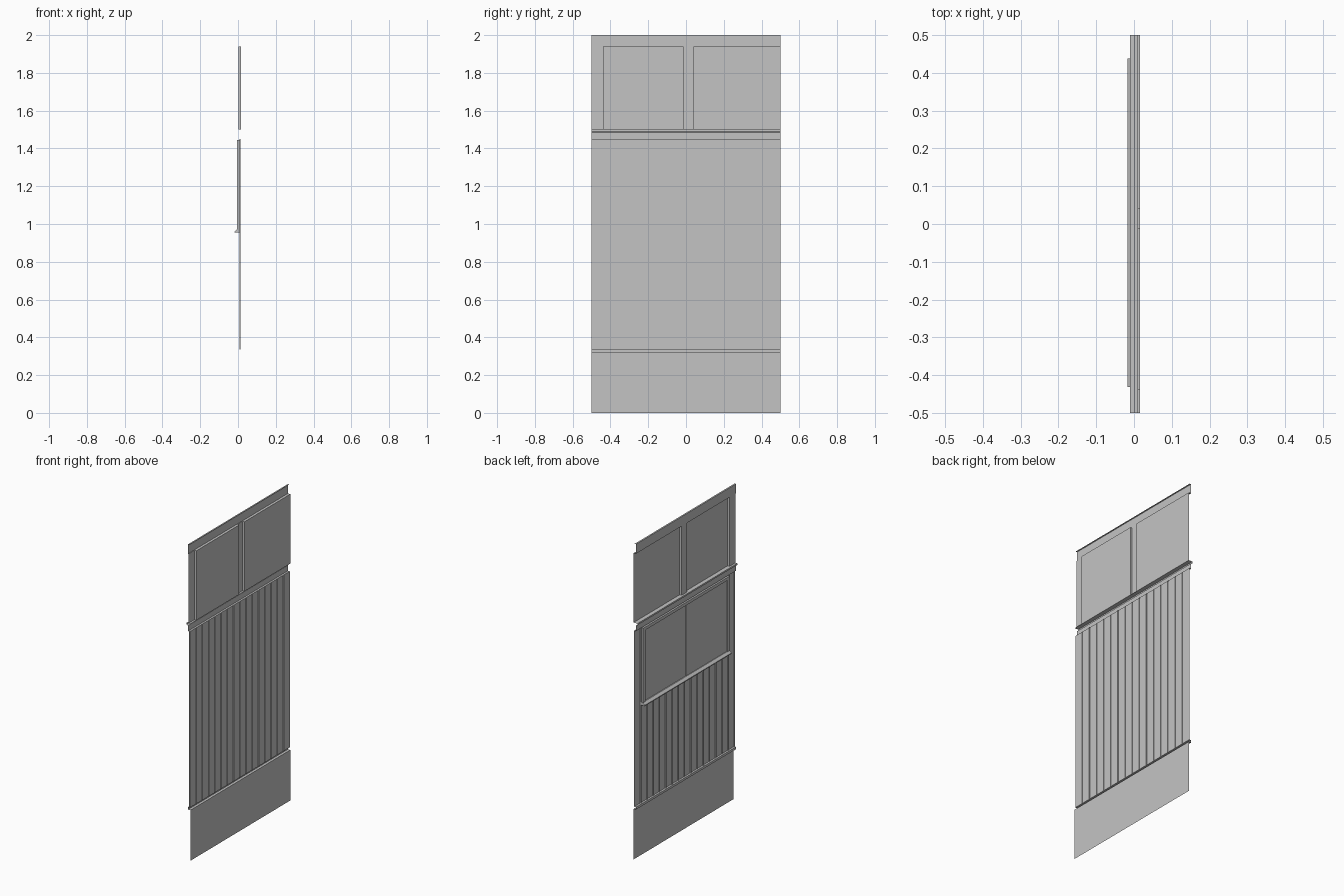
import bpy
import bmesh

cube = bpy.data.objects.get("Cube")
if cube:
    bpy.data.objects.remove(cube, do_unlink=True)

grey = bpy.data.materials.new("plain_grey")
grey.use_nodes = True
colour = (0.55, 0.55, 0.55, 1)
grey.diffuse_color = colour
grey.node_tree.nodes["Principled BSDF"].inputs["Base Color"].default_value = colour

FRONT, BACK = 0.0165, 0.0
SLAT, GROOVE = 0.0125, 0.008
RECESS = 0.003


def finish(name, bm):
    mesh = bpy.data.meshes.new(name)
    bm.to_mesh(mesh)
    bm.free()
    mesh.materials.append(grey)
    obj = bpy.data.objects.new(name, mesh)
    bpy.context.collection.objects.link(obj)
    return obj


def sheet(name, path, start, end, axis, closed=False):
    """Sweep an open (x, other) path along y or z into a thin pressed sheet."""
    bm = bmesh.new()

    def row(t):
        return [bm.verts.new((x, t, o) if axis == "y" else (x, o, t)) for x, o in path]

    a, b = row(start), row(end)
    count = len(path)
    for i in range(count if closed else count - 1):
        j = (i + 1) % count
        bm.faces.new((a[i], b[i], b[j], a[j]) if axis == "y" else (a[i], a[j], b[j], b[i]))
    if closed:
        bm.faces.new(a)
        bm.faces.new(b[::-1])
        bmesh.ops.recalc_face_normals(bm, faces=bm.faces)
    return finish(name, bm)


def box(name, x, y, z):
    return sheet(name, [(x[0], z[0]), (x[1], z[0]), (x[1], z[1]), (x[0], z[1])],
                 y[0], y[1], "y", closed=True)


# Bottom panel with the shadow groove above it
sheet("base_panel", [(FRONT, 0), (FRONT, 0.32), (BACK, 0.32), (BACK, 0.335), (SLAT, 0.335)],
      -0.5, 0.5, "y")

# Vertical boards separated by narrow grooves
boards = []
for i in range(16):
    y = -0.5 + i / 16
    left = y if i == 0 else y - 0.003
    boards += [(GROOVE, left), (GROOVE, y + 0.003), (SLAT, y + 0.003),
               (SLAT, y + 1 / 16 - (0.003 if i < 15 else 0))]
sheet("board_siding", boards, 0.335, 1.45, "z")

# Belt rail stepping back above the boards
sheet("belt_rail", [(SLAT, 1.45), (BACK, 1.45), (BACK, 1.485), (-0.01, 1.49),
                    (-0.01, 1.5), (FRONT, 1.5)], -0.5, 0.5, "y")

# Upper panel with two recessed upright strips
sheet("upper_panel", [(RECESS, -0.5), (RECESS, -0.44), (FRONT, -0.44), (FRONT, -0.012),
                      (RECESS, -0.012), (RECESS, 0.04), (FRONT, 0.04), (FRONT, 0.5)],
      1.5, 1.94, "z")
for name, y0, y1, x in (("ledge_edge", -0.5, -0.44, RECESS), ("ledge_right", -0.44, -0.012, FRONT),
                        ("ledge_middle", -0.012, 0.04, RECESS), ("ledge_left", 0.04, 0.5, FRONT)):
    sheet(name, [(x, 1.94), (BACK, 1.94)], y0, y1, "y")

# Top cap strip with a small lip
sheet("top_cap", [(BACK, 1.94), (BACK, 2.0), (0.01, 2.0)], -0.5, 0.5, "y")

# Window on the inner side: frame, two panes and sloped sill
W, TOP, SILL = 0.435, 1.445, 0.965
for name, y in (("window_jamb_right", (-W, -W + 0.025)), ("window_jamb_left", (W - 0.025, W))):
    box(name, (-0.005, 0.0075), y, (SILL, TOP))
box("window_head", (-0.005, 0.0075), (-W + 0.025, W - 0.025), (TOP - 0.02, TOP))
for name, x, y in (("pane_right", 0.001, (-W + 0.025, 0)), ("pane_left", 0.003, (0, W - 0.025))):
    box(name, (x, 0.0075), y, (SILL, TOP - 0.02))
sheet("window_sill", [(0.0075, 0.955), (-0.0175, 0.955), (-0.0175, 0.961),
                      (-0.003, 0.974), (0.0075, 0.974)], -0.432, 0.438, "y", closed=True)
